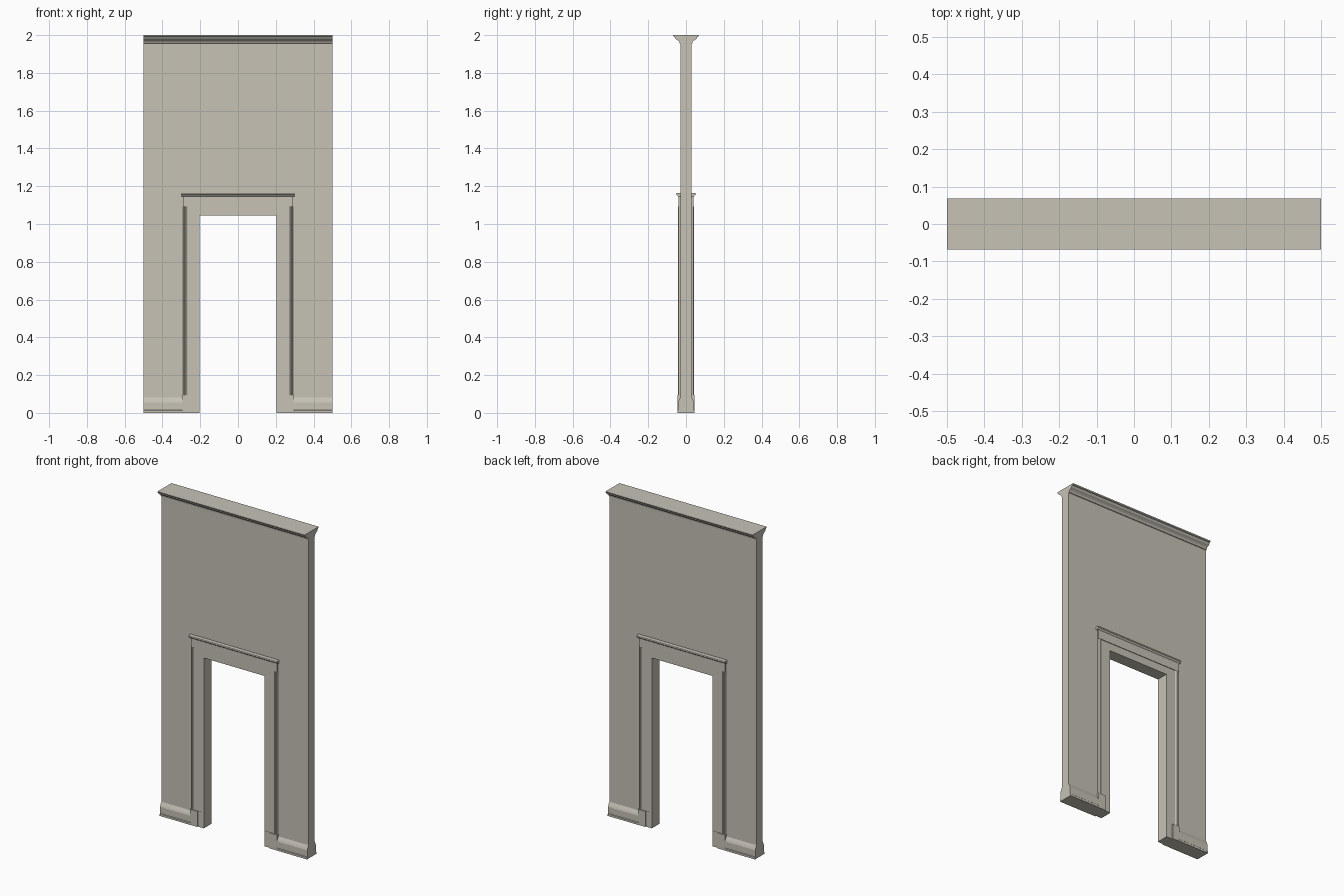
import bpy, bmesh
from mathutils import Vector

cube = bpy.data.objects.get("Cube")
if cube:
    bpy.data.objects.remove(cube, do_unlink=True)

COLOR = (0.57, 0.54, 0.47, 1)
plaster = bpy.data.materials.new("warm grey plaster")
plaster.use_nodes = True
plaster.diffuse_color = COLOR
bsdf = plaster.node_tree.nodes["Principled BSDF"]
bsdf.inputs["Base Color"].default_value = COLOR
bsdf.inputs["Roughness"].default_value = 0.8

WALL = 0.03          # half thickness of the wall
HALF = 0.5           # half width of the wall
OPEN = 0.205         # half width of the doorway
OPEN_TOP = 1.045
CASE = 0.292         # outer edge of the door casing
CASE_TOP = 1.092


def extrude(name, points, axis, start, end):
    """Sweep a closed profile along an axis; the profile uses the other two axes in order."""
    bm = bmesh.new()
    verts = []
    for a, b in points:
        co = [a, b]
        co.insert("xyz".index(axis), start)
        verts.append(bm.verts.new(co))
    face = bm.faces.new(verts)
    new = bmesh.ops.extrude_face_region(bm, geom=[face])["geom"]
    shift = Vector([end - start if c == axis else 0 for c in "xyz"])
    bmesh.ops.translate(bm, vec=shift, verts=[g for g in new if isinstance(g, bmesh.types.BMVert)])
    bmesh.ops.recalc_face_normals(bm, faces=bm.faces)
    mesh = bpy.data.meshes.new(name)
    bm.to_mesh(mesh)
    bm.free()
    mesh.materials.append(plaster)
    obj = bpy.data.objects.new(name, mesh)
    bpy.context.collection.objects.link(obj)
    return obj


def both_faces(side):
    """Close a (depth, height) moulding outline symmetrically through the wall."""
    return side + [(-y, z) for y, z in reversed(side)]


def rect(a0, a1, b0, b1):
    return [(a0, b0), (a1, b0), (a1, b1), (a0, b1)]


# Wall with doorway
extrude("wall", [(-HALF, 0), (-OPEN, 0), (-OPEN, OPEN_TOP), (OPEN, OPEN_TOP), (OPEN, 0),
                 (HALF, 0), (HALF, 1.99), (-HALF, 1.99)], "y", -WALL, WALL)

# Crown moulding
extrude("crown_moulding", both_faces([
    (WALL, 1.955), (0.034, 1.957), (0.035, 1.964), (0.040, 1.970), (0.047, 1.975),
    (0.054, 1.979), (0.058, 1.984), (0.060, 1.990), (0.066, 1.993), (0.068, 2.0)]),
    "x", -HALF, HALF)

# Door surround: flat inner band, lintel and cap
extrude("door_casing", [(-CASE + 0.02, 0), (-OPEN, 0), (-OPEN, OPEN_TOP), (OPEN, OPEN_TOP),
                        (OPEN, 0), (CASE - 0.02, 0), (CASE - 0.02, CASE_TOP),
                        (-CASE + 0.02, CASE_TOP)], "y", -0.037, 0.037)
extrude("door_lintel", rect(-CASE, CASE, CASE_TOP, 1.152), "y", -0.041, 0.041)
extrude("lintel_cap", both_faces([
    (0.041, 1.146), (0.045, 1.150), (0.047, 1.153), (0.051, 1.155),
    (0.052, 1.159), (0.051, 1.163), (0.048, 1.165)]), "x", -0.3, 0.3)

for side, s in (("left", 1), ("right", -1)):
    # Baseboard
    extrude(f"{side}_baseboard", both_faces([
        (0.045, 0), (0.045, 0.012), (0.042, 0.015), (0.042, 0.055),
        (0.038, 0.066), (0.033, 0.076), (WALL, 0.082)]), "x", s * CASE, s * HALF)
    # Plinth block below the casing trim
    extrude(f"{side}_plinth_block", rect(s * 0.245, s * 0.295, 0, 0.095), "y", -0.044, 0.044)
    # Plain inner jamb foot
    extrude(f"{side}_jamb_foot", rect(s * OPEN, s * 0.245, 0, 0.095), "y", -0.038, 0.038)
    # Grooved outer trim of the casing
    trim = [(0.268, 0.037), (0.272, 0.039), (0.276, 0.042), (0.280, 0.042),
            (0.283, 0.039), (0.286, 0.042), (0.289, 0.041), (CASE, 0.035)]
    outline = trim + [(x, -y) for x, y in reversed(trim)]
    extrude(f"{side}_casing_trim", [(s * x, y) for x, y in outline], "z", 0.095, CASE_TOP)
